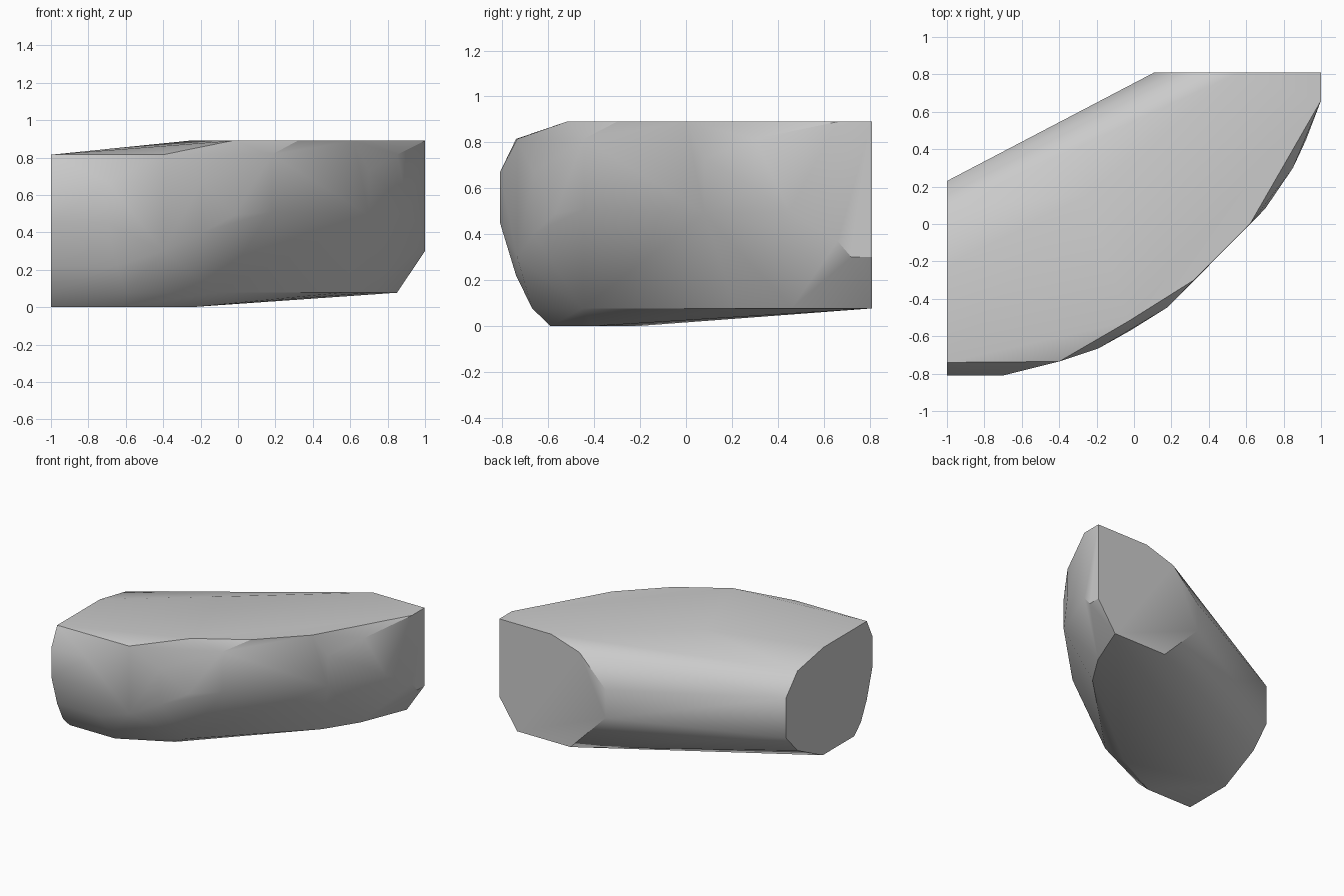
import bpy
import bmesh
import math
from mathutils import Vector

# Remove the default cube only
default_cube = bpy.data.objects.get("Cube")
if default_cube:
    bpy.data.objects.remove(default_cube, do_unlink=True)

# Shared heights of the flat bands
TOP, SHOULDER, SILL, FLOOR = 0.89, 0.815, 0.077, 0.0


def make_material(name, colour):
    material = bpy.data.materials.new(name)
    material.use_nodes = True
    material.diffuse_color = colour
    material.node_tree.nodes["Principled BSDF"].inputs["Base Color"].default_value = colour
    return material


def faceted_solid(name, points, material):
    """Wrap a set of corner points in a closed faceted skin."""
    bm = bmesh.new()
    for point in points:
        bm.verts.new(point)
    hull = bmesh.ops.convex_hull(bm, input=bm.verts[:])
    spare = set(hull["geom_interior"]) | set(hull["geom_unused"])
    spare_verts = [item for item in spare if isinstance(item, bmesh.types.BMVert)]
    bmesh.ops.delete(bm, geom=spare_verts, context="VERTS")
    bmesh.ops.dissolve_limit(bm, angle_limit=math.radians(1), verts=bm.verts[:], edges=bm.edges[:])
    bmesh.ops.recalc_face_normals(bm, faces=bm.faces[:])
    mesh = bpy.data.meshes.new(name)
    bm.to_mesh(mesh)
    bm.free()
    mesh.materials.append(material)
    solid = bpy.data.objects.new(name, mesh)
    bpy.context.collection.objects.link(solid)
    return solid


# Flat left-hand end, as a (y, z) outline at x = -1
left_end = [
    (0.23, 0.6), (0.09, 0.755), (-0.226, SHOULDER), (-0.74, SHOULDER),
    (-0.81, 0.67), (-0.81, 0.45), (-0.74, 0.22), (-0.67, SILL),
    (-0.59, FLOOR), (-0.21, FLOOR), (0.09, 0.15), (0.23, 0.3),
]

# Flat back end, as an (x, z) outline at y = 0.81
back_end = [
    (1, TOP), (0.563, TOP), (0.327, SHOULDER), (0.108, 0.59),
    (0.108, 0.376), (0.403, SILL), (0.85, SILL), (1, 0.3),
]

# Corner columns of the curved front: x, y and the heights of the corners
front_columns = [
    (-0.7, -0.81, (0.45, 0.67)),
    (-0.65, -0.74, (0.22,)),
    (-0.6, -0.67, (SILL,)),
    (-0.4, -0.735, (0.3, SHOULDER)),
    (-0.19, -0.665, (0.4, 0.67)),
    (-0.02, -0.57, (0.49,)),
    (0.18, -0.445, (0.51, SHOULDER)),
    (0.7, 0.08, (0.49, 0.73)),
    (0.85, 0.3, (0.6, SHOULDER)),
    (0.92, 0.45, (0.5,)),
    (1, 0.66, (0.37, TOP)),
    (1, 0.72, (0.3,)),
]

# Corners of the flat top and of the underside, as (x, y)
top_corners = [(-0.26, 0.15), (-0.03, -0.52), (0.32, -0.3), (0.62, 0)]
sill_corners = [(-0.12, -0.45), (0.555, 0.216), (0.71, 0.46)]
floor_corners = [(-0.62, -0.59), (-0.25, -0.4)]

corners = [Vector((-1, y, z)) for y, z in left_end]
corners += [Vector((x, 0.81, z)) for x, z in back_end]
corners += [Vector((x, y, z)) for x, y, heights in front_columns for z in heights]
for outline, height in ((top_corners, TOP), (sill_corners, SILL), (floor_corners, FLOOR)):
    corners += [Vector((x, y, height)) for x, y in outline]

# Stone block with softened facets and crisp cut edges
stone_grey = make_material("stone grey", (0.6, 0.6, 0.6, 1))
stone = faceted_solid("stone_block", corners, stone_grey)
bpy.ops.object.select_all(action="DESELECT")
stone.select_set(True)
bpy.context.view_layer.objects.active = stone
bpy.ops.object.shade_smooth_by_angle(angle=math.radians(30))
